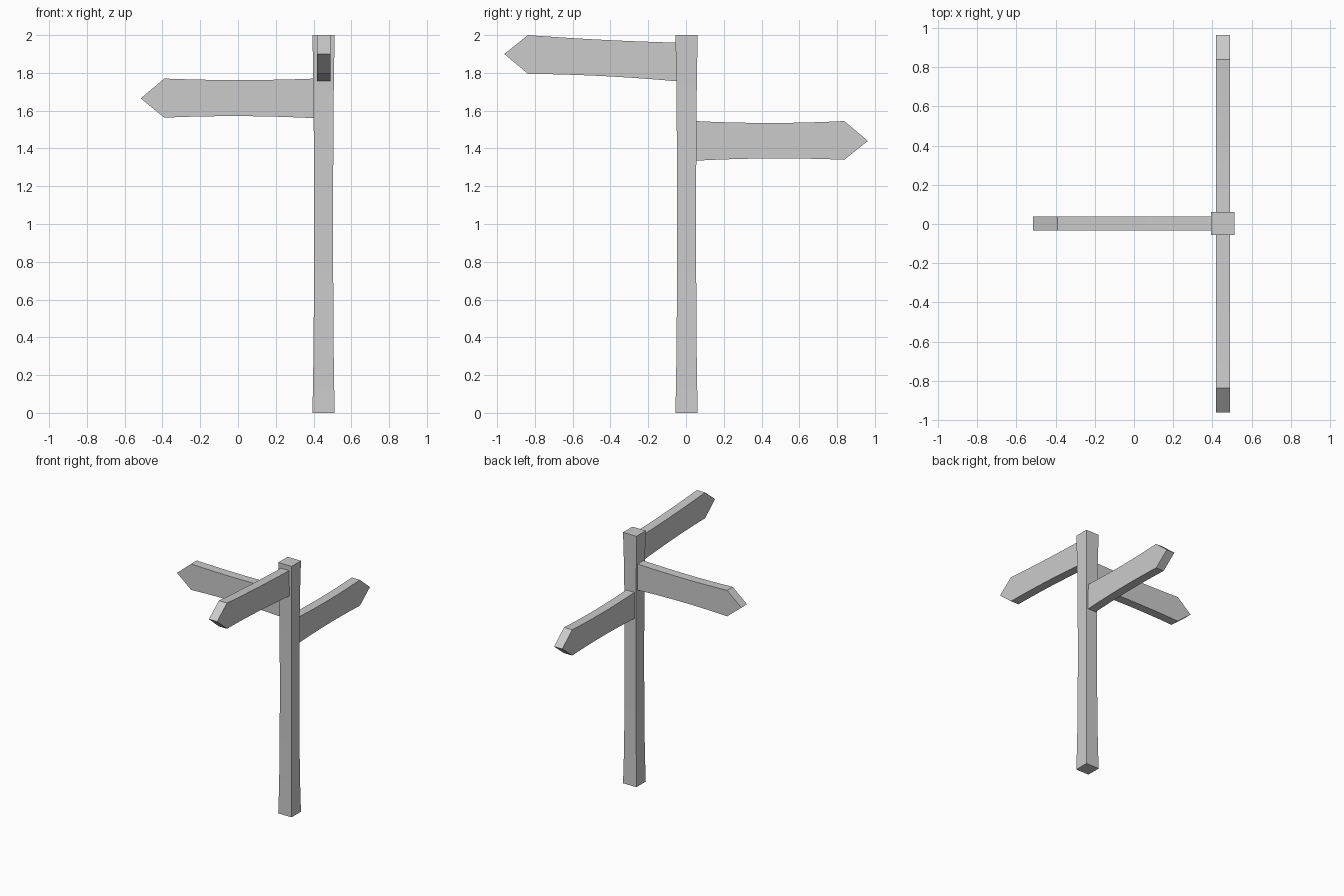
import bpy
import bmesh
import math
from mathutils import Vector

cube = bpy.data.objects.get("Cube")
if cube:
    bpy.data.objects.remove(cube, do_unlink=True)

# Single plain grey
GREY = (0.6, 0.6, 0.6, 1)
grey = bpy.data.materials.new("plain_grey")
grey.use_nodes = True
grey.diffuse_color = GREY
grey.node_tree.nodes["Principled BSDF"].inputs["Base Color"].default_value = GREY

CENTRE = Vector((0.453, 0.003, 0))
STEPS = 12


def bow(start, mid, end, t):
    """Smooth curve passing through three heights."""
    return (start * (1 - t) * (1 - 2 * t) + mid * 4 * t * (1 - t)
            + end * t * (2 * t - 1))


def loft(name, rings):
    """Skin a row of four-cornered sections and cap both ends."""
    bm = bmesh.new()
    loops = [[bm.verts.new(p) for p in ring] for ring in rings]
    for a, b in zip(loops, loops[1:]):
        for i in range(4):
            j = (i + 1) % 4
            bm.faces.new((a[i], a[j], b[j], b[i]))
    bm.faces.new(loops[0])
    bm.faces.new(loops[-1])
    bmesh.ops.dissolve_degenerate(bm, dist=0.0001, edges=bm.edges[:])
    bmesh.ops.remove_doubles(bm, verts=bm.verts[:], dist=0.0001)
    bmesh.ops.recalc_face_normals(bm, faces=bm.faces[:])
    mesh = bpy.data.meshes.new(name)
    bm.to_mesh(mesh)
    bm.free()
    mesh.materials.append(grey)
    obj = bpy.data.objects.new(name, mesh)
    bpy.context.collection.objects.link(obj)
    bpy.ops.object.select_all(action="DESELECT")
    obj.select_set(True)
    bpy.context.view_layer.objects.active = obj
    bpy.ops.object.shade_smooth_by_angle(angle=math.radians(30))
    return obj


def sign(name, direction, top, bottom, tip_height, tip):
    """Pointed board running outward from the post."""
    along = Vector(direction)
    side = Vector((-along.y, along.x, 0)) * 0.036
    root, shoulder = 0.045, tip - 0.125
    sections = []
    for i in range(STEPS + 1):
        t = i / STEPS
        sections.append((root + (shoulder - root) * t, bow(*bottom, t), bow(*top, t)))
    sections.append((tip, tip_height, tip_height))
    rings = []
    for d, low, high in sections:
        p = CENTRE + along * d
        rings.append([p + s * side + Vector((0, 0, z))
                      for s, z in ((-1, low), (1, low), (1, high), (-1, high))])
    loft(name, rings)


# Post, slightly waisted along its height
post_rings = []
for i in range(STEPS + 1):
    t = i / STEPS
    half = 0.051 + 0.008 * abs(2 * t - 1) ** 3
    post_rings.append([CENTRE + Vector((x * half, y * half, 2 * t))
                       for x, y in ((-1, -1), (1, -1), (1, 1), (-1, 1))])
loft("post", post_rings)

# Three pointing boards
sign("front_sign", (0, -1, 0), (1.96, 1.975, 2.0), (1.755, 1.783, 1.795), 1.90, 0.965)
sign("right_sign", (-1, 0, 0), (1.77, 1.762, 1.77), (1.56, 1.571, 1.563), 1.665, 0.968)
sign("back_sign", (0, 1, 0), (1.545, 1.535, 1.545), (1.335, 1.347, 1.34), 1.44, 0.96)
